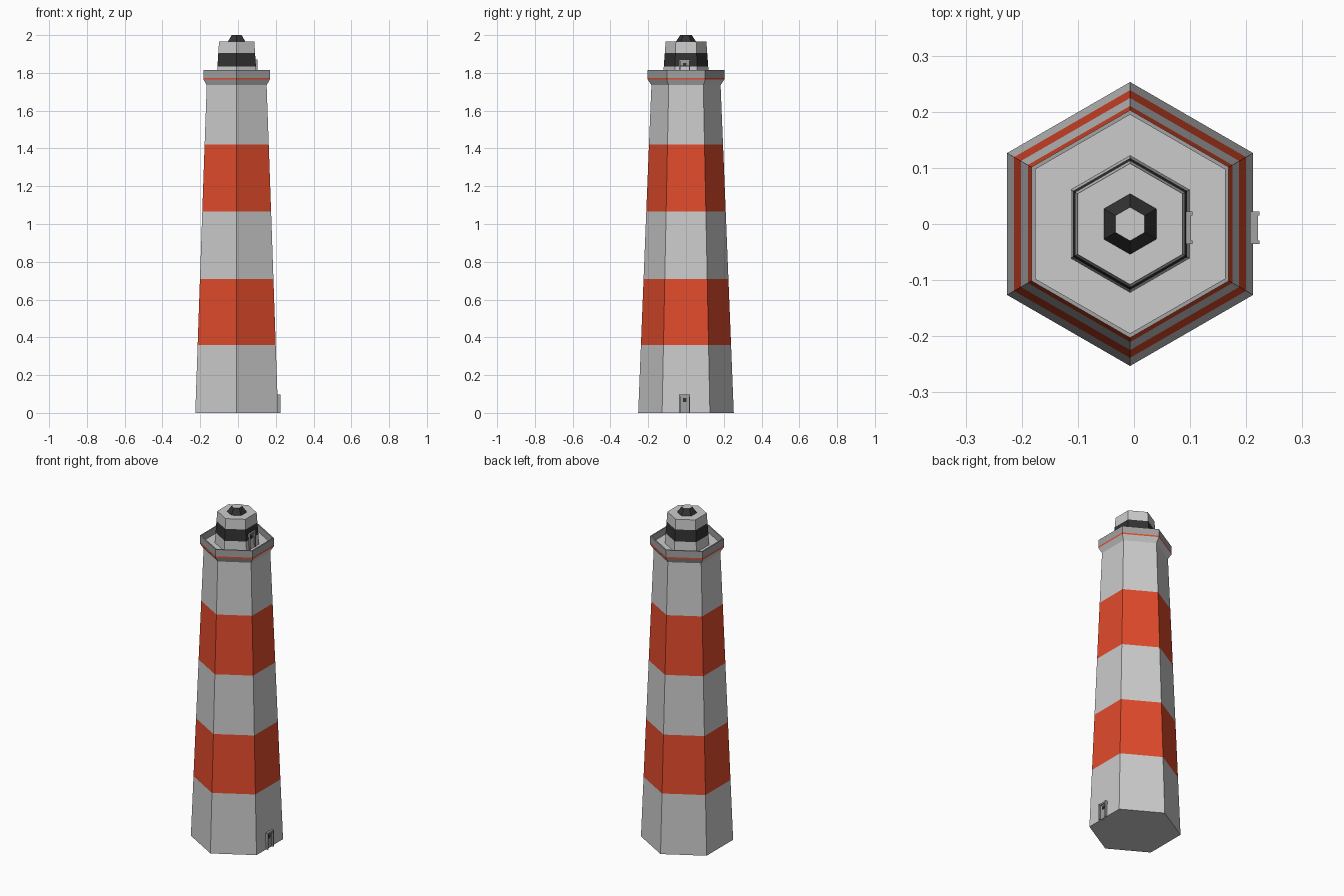
import bpy, math

if "Cube" in bpy.data.objects:
    bpy.data.objects.remove(bpy.data.objects["Cube"])

CX = -0.007  # tower axis; the doorway overhangs on +x


def mat(name, rgb):
    m = bpy.data.materials.new(name)
    m.diffuse_color = (*rgb, 1)
    m.use_nodes = True
    m.node_tree.nodes["Principled BSDF"].inputs["Base Color"].default_value = m.diffuse_color
    return m


WHITE = mat("pale_grey", (0.8, 0.8, 0.8))
RED = mat("red_paint", (0.75, 0.07, 0.024))
BLACK = mat("black", (0.033, 0.033, 0.033))
STONE = mat("stone_grey", (0.36, 0.36, 0.36))


def hex_loft(name, start, steps, cap_bottom=True, cap_top=None):
    """Six-sided loft: start=(radius, z), steps=(radius, z, material of that band)."""
    slots = [WHITE, RED, BLACK, STONE]
    rings = [start] + [s[:2] for s in steps]
    verts = [(CX + r * math.cos(a), r * math.sin(a), z) for r, z in rings
             for a in (math.pi / 2 + i * math.pi / 3 for i in range(6))]
    faces, idx = [], []
    for k, s in enumerate(steps):
        for i in range(6):
            j = (i + 1) % 6
            faces.append((k * 6 + i, k * 6 + j, k * 6 + 6 + j, k * 6 + 6 + i))
            idx.append(slots.index(s[2]))
    if cap_bottom:
        faces.append(tuple(range(5, -1, -1)))
        idx.append(slots.index(steps[0][2]))
    if cap_top:
        n = len(steps) * 6
        faces.append(tuple(range(n, n + 6)))
        idx.append(slots.index(cap_top))
    me = bpy.data.meshes.new(name)
    me.from_pydata(verts, [], faces)
    for m in slots:
        me.materials.append(m)
    me.polygons.foreach_set("material_index", idx)
    ob = bpy.data.objects.new(name, me)
    bpy.context.collection.objects.link(ob)
    return ob


def box(name, x, y, z, m):
    """Box from (min, max) ranges."""
    bpy.ops.mesh.primitive_cube_add(size=1, location=[sum(r) / 2 for r in (x, y, z)])
    ob = bpy.context.object
    ob.name = name
    ob.scale = [r[1] - r[0] for r in (x, y, z)]
    ob.data.materials.append(m)
    return ob


# Tapered striped tower, flared collar, gallery parapet and sunken gallery floor
hex_loft("tower", (0.253, 0), [
    (0.2386, 0.36, WHITE), (0.2246, 0.71, RED), (0.2104, 1.065, WHITE),
    (0.196, 1.42, RED), (0.183, 1.735, WHITE),
    (0.203, 1.765, WHITE), (0.203, 1.774, RED), (0.203, 1.815, STONE),
    (0.195, 1.815, STONE), (0.195, 1.775, STONE)], cap_top=WHITE)

# Lantern room with a dark glazed band
hex_loft("lantern_room", (0.122, 1.775), [
    (0.1176, 1.835, WHITE), (0.1124, 1.905, BLACK), (0.108, 1.965, WHITE)], cap_top=WHITE)

# Small roof vent
hex_loft("roof_vent", (0.054, 1.965), [(0.03, 2.0, BLACK)], cap_top=WHITE)


# Doorways: two jambs, lintel, door leaf and its little window
def doorway(name, x, z):
    yc, w, h = -0.007, 0.029, 0.097
    for side, s in (("left", -1), ("right", 1)):
        ys = sorted((yc + s * w, yc + s * (w - 0.007)))
        box(f"{name}_{side}_jamb", (x - 0.012, x + 0.013), ys, (z, z + h), STONE)
    inner = (yc - w + 0.007, yc + w - 0.007)
    box(name + "_lintel", (x - 0.012, x + 0.010), inner, (z + h - 0.01, z + h), STONE)
    box(name + "_leaf", (x - 0.012, x + 0.003), inner, (z, z + h - 0.01), STONE)
    box(name + "_window", (x, x + 0.005), (yc - 0.009, yc + 0.009), (z + 0.058, z + 0.078), BLACK)


doorway("ground_door", 0.211, 0)
doorway("gallery_door", 0.0915, 1.775)
